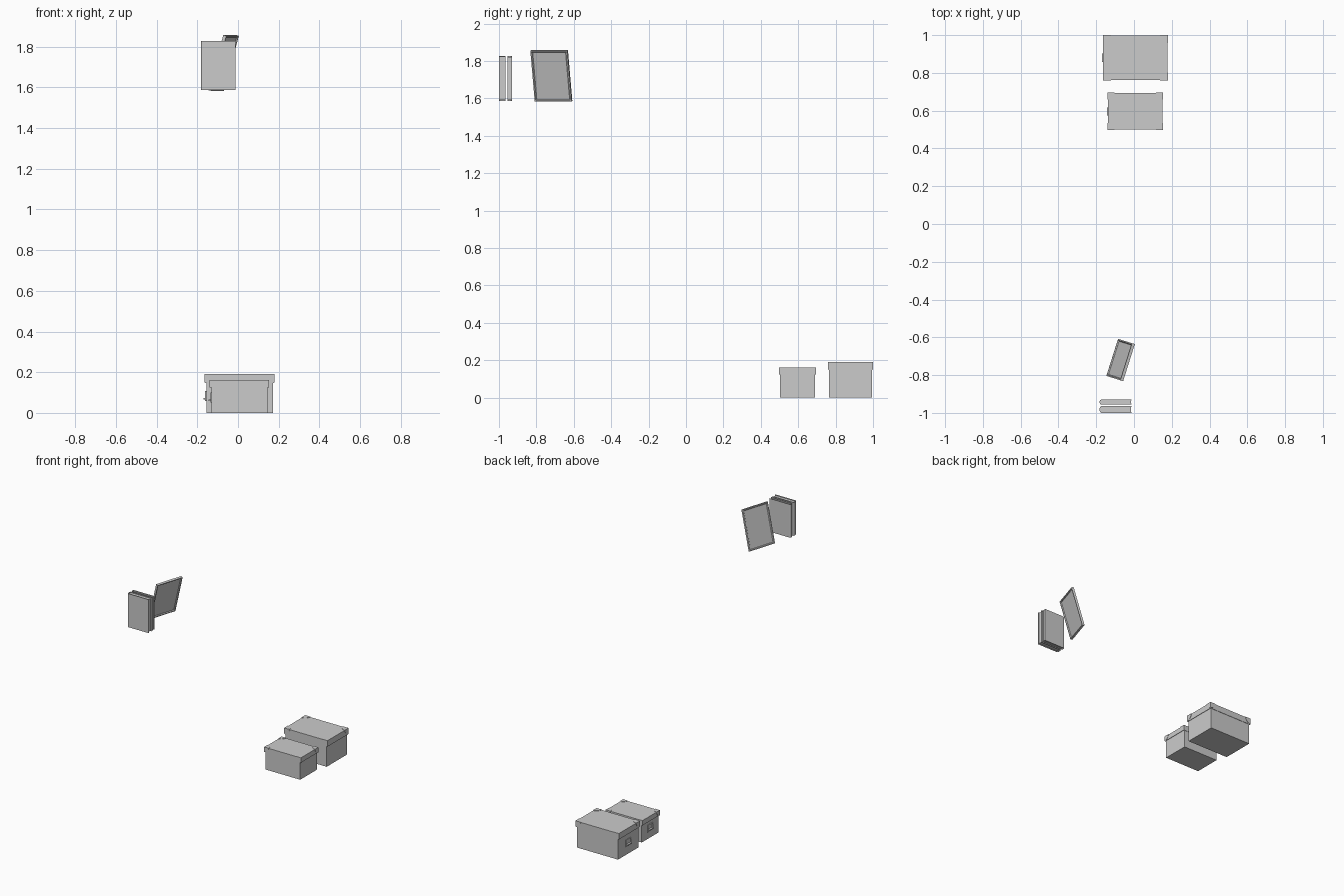
import bpy, bmesh
from math import sin, cos, pi, radians
from mathutils import Matrix, Vector

if "Cube" in bpy.data.objects:
    bpy.data.objects.remove(bpy.data.objects["Cube"])


def finish(name, bm):
    bmesh.ops.recalc_face_normals(bm, faces=bm.faces)
    me = bpy.data.meshes.new(name)
    bm.to_mesh(me)
    bm.free()
    ob = bpy.data.objects.new(name, me)
    bpy.context.collection.objects.link(ob)
    return ob


def add_box(bm, lo, hi):
    lo, hi = Vector(lo), Vector(hi)
    m = Matrix.Translation((lo + hi) / 2) @ Matrix.Diagonal((*(hi - lo), 1))
    return bmesh.ops.create_cube(bm, size=1, matrix=m)["verts"]


def add_prism(bm, pts, offset):
    # extrude a closed outline of 3D points along an offset vector
    face = bm.faces.new([bm.verts.new(p) for p in pts])
    r = bmesh.ops.extrude_face_region(bm, geom=[face], use_keep_orig=True)
    vs = [g for g in r["geom"] if isinstance(g, bmesh.types.BMVert)]
    bmesh.ops.translate(bm, verts=vs, vec=offset)


def open_shell(name, lo, hi, wall, top_open):
    # box without top or bottom, given wall thickness
    bm = bmesh.new()
    add_box(bm, lo, hi)
    bm.normal_update()
    s = 1 if top_open else -1
    bmesh.ops.delete(bm, geom=[f for f in bm.faces if f.normal.z * s > 0.9],
                     context='FACES')
    ob = finish(name, bm)
    mod = ob.modifiers.new("wall", 'SOLIDIFY')
    mod.thickness = wall
    mod.offset = -1
    mod.use_even_offset = True
    # normals of an open shell must face outwards
    c = (Vector(lo) + Vector(hi)) / 2
    f = ob.data.polygons[0]
    if f.normal.dot(f.center - c) < 0:
        ob.data.flip_normals()
    return ob


def storage_box(tag, x0, x1, y0, y1, h, lid_h, gap, r, tag_z):
    t = 0.002
    open_shell(tag + "_box_body", (x0 + gap, y0 + gap / 2, 0),
               (x1 - gap, y1 - gap / 2, h - 0.006), 0.003, True)
    open_shell(tag + "_box_lid", (x0 + t, y0 + t, h - lid_h), (x1 - t, y1 - t, h - t),
               0.0025, False)
    # rounded protectors on the top and both sides of each lid corner
    bm = bmesh.new()
    arc = [(r * cos(a * pi / 16), r * sin(a * pi / 16)) for a in range(9)]
    for cx, sx in ((x0, 1), (x1, -1)):
        for cy, sy in ((y0, 1), (y1, -1)):
            top = [(cx, cy, h)] + [(cx + sx * a, cy + sy * b, h) for a, b in arc]
            add_prism(bm, top, (0, 0, -t))
            k = min(1, lid_h / r)
            add_prism(bm, [(cx, cy, h)] + [(cx, cy + sy * a, h - b * k) for a, b in arc],
                      (sx * t, 0, 0))
            add_prism(bm, [(cx, cy, h)] + [(cx + sx * a, cy, h - b * k) for a, b in arc],
                      (0, sy * t, 0))
    finish(tag + "_box_corners", bm)
    # label holder with a pull lip on the left end
    bm = bmesh.new()
    xb, cy = x0 + gap, (y0 + y1) / 2
    w, hh, b = 0.031, 0.025, 0.007
    for s in (-1, 1):
        ya, yb = sorted((cy + s * w, cy + s * (w - b)))
        add_box(bm, (xb - 0.005, ya, tag_z - hh), (xb, yb, tag_z + hh))
        za, zb = sorted((tag_z + s * hh, tag_z + s * (hh - b)))
        add_box(bm, (xb - 0.005, cy - w + b, za), (xb, cy + w - b, zb))
    add_box(bm, (xb - 0.013, cy - 0.022, tag_z - 0.016),
            (xb, cy + 0.022, tag_z - 0.009))
    finish(tag + "_box_label_holder", bm)


def book(tag, x0, x1, y0, y1, z0, z1):
    # cover: U profile with a rounded spine on the left
    t, bulge, n = 0.004, 0.008, 8
    cy, ry = (y0 + y1) / 2, (y1 - y0) / 2

    def curve(inset):
        return [(x0 + bulge - (bulge - inset) * cos(a), cy + (ry - inset) * sin(a))
                for a in [-pi / 2 + pi * i / n for i in range(n + 1)]]
    outer, inner = curve(0), curve(t)
    prof = ([(x1, y0)] + outer + [(x1, y1), (x1, y1 - t)] + inner[::-1]
            + [(x1, y0 + t)])
    bm = bmesh.new()
    add_prism(bm, [(x, y, z0) for x, y in prof], (0, 0, z1 - z0))
    ob = finish(tag + "_book_cover", bm)
    # page block
    bm = bmesh.new()
    add_box(bm, (x0 + bulge * 0.7, y0 + t, z0 + 0.005), (x1 - 0.005, y1 - t, z1 - 0.005))
    finish(tag + "_book_pages", bm)


storage_box("large", -0.165, 0.18, 0.76, 1.0, 0.192, 0.045, 0.009, 0.042, 0.083)
storage_box("small", -0.14, 0.153, 0.497, 0.695, 0.162, 0.037, 0.009, 0.037, 0.075)
book("front", -0.182, -0.012, -1.0, -0.964, 1.587, 1.828)
book("rear", -0.182, -0.012, -0.955, -0.93, 1.587, 1.826)

# leaning picture frame: bevelled border and a recessed panel
W, H, T, B = 0.103, 0.141, 0.008, 0.011
bm = bmesh.new()
rings = []
for inset, d in ((0, -T), (0, T), (B * 0.6, T), (B, T * 0.3), (B, -T * 0.3), (B * 0.6, -T)):
    a, b = W - inset, H - inset
    rings.append([bm.verts.new((sx * a, d, sz * b))
                  for sx, sz in ((-1, -1), (1, -1), (1, 1), (-1, 1))])
for i, ring in enumerate(rings):
    nxt = rings[(i + 1) % len(rings)]
    for k in range(4):
        bm.faces.new((ring[k], ring[(k + 1) % 4], nxt[(k + 1) % 4], nxt[k]))
frame = finish("picture_frame_border", bm)
bm = bmesh.new()
add_box(bm, (-W + B, -0.002, -H + B), (W - B, 0.002, H - B))
panel = finish("picture_frame_panel", bm)

tilt, turn = radians(16), radians(72.5)
u = Vector((cos(turn), sin(turn), 0))
v = Vector((sin(tilt) * sin(turn), -sin(tilt) * cos(turn), cos(tilt)))
n = v.cross(u)
pose = Matrix((u, n, v)).transposed().to_4x4()
pose.translation = (-0.071, -0.72, 1.72)
for ob in (frame, panel):
    ob.matrix_world = pose
